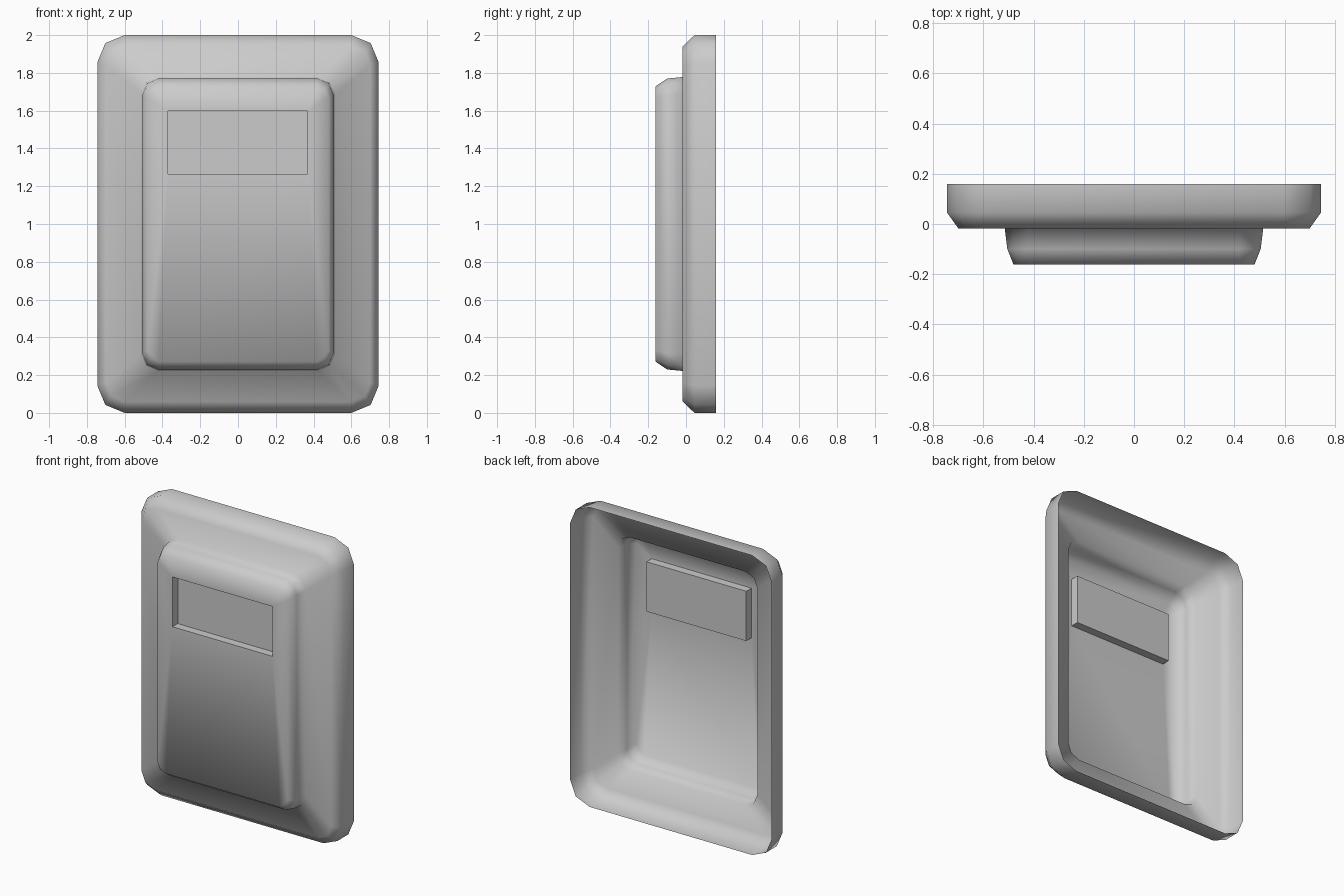
import bpy, bmesh, math

cube = bpy.data.objects.get("Cube")
if cube:
    bpy.data.objects.remove(cube)

grey = bpy.data.materials.new("light grey")
grey.use_nodes = True
colour = (0.6, 0.6, 0.6, 1)
grey.diffuse_color = colour
grey.node_tree.nodes["Principled BSDF"].inputs["Base Color"].default_value = colour

bm = bmesh.new()


def ring(half_w, half_h, radius, y):
    """Rectangle with two-segment rounded corners, at depth y."""
    verts = []
    for k, (sx, sz) in enumerate([(1, 1), (-1, 1), (-1, -1), (1, -1)]):
        for step in range(3):
            a = math.radians(90 * k + 45 * step)
            verts.append(bm.verts.new((sx * (half_w - radius) + radius * math.cos(a), y,
                                       1 + sz * (half_h - radius) + radius * math.sin(a))))
    return verts


def rectangle(x0, x1, z0, z1, y):
    return [bm.verts.new((x, y, z)) for x, z in [(x1, z1), (x0, z1), (x0, z0), (x1, z0)]]


def bridge(a, b):
    for i in range(len(a)):
        j = (i + 1) % len(a)
        bm.faces.new((a[i], a[j], b[j], b[i]))


def loop_edges(verts):
    pairs = zip(verts, verts[1:] + verts[:1])
    return [bm.edges.get(p) or bm.edges.new(p) for p in pairs]


# Open-backed shell: outer rim, front border, raised panel
rings = [ring(*r) for r in [
    (0.745, 1.0, 0.145, 0.16),
    (0.745, 1.0, 0.145, 0.045),
    (0.70, 0.94, 0.10, -0.018),
    (0.515, 0.778, 0.09, -0.018),
    (0.505, 0.77, 0.085, -0.10),
    (0.48, 0.728, 0.06, -0.162)]]
for a, b in zip(rings, rings[1:]):
    bridge(a, b)

# Recessed label window in the panel
rim = rectangle(-0.37, 0.367, 1.265, 1.597, -0.162)
floor = rectangle(-0.37, 0.367, 1.265, 1.597, -0.107)
bridge(rim, floor)
bm.faces.new(floor)
bmesh.ops.triangle_fill(bm, use_beauty=True, edges=loop_edges(rings[-1]) + loop_edges(rim))

# Make every face point outwards, towards the front
bmesh.ops.recalc_face_normals(bm, faces=bm.faces)
bm.faces.ensure_lookup_table()
front = min(bm.faces, key=lambda f: f.calc_center_median().y)
if front.normal.y > 0:
    bmesh.ops.reverse_faces(bm, faces=bm.faces)

mesh = bpy.data.meshes.new("panel_shell")
bm.to_mesh(mesh)
bm.free()
mesh.materials.append(grey)
shell = bpy.data.objects.new("panel_shell", mesh)
bpy.context.collection.objects.link(shell)

# Smooth everywhere except the square window edges
bpy.ops.object.select_all(action='DESELECT')
shell.select_set(True)
bpy.context.view_layer.objects.active = shell
bpy.ops.object.shade_smooth_by_angle(angle=math.radians(88))
